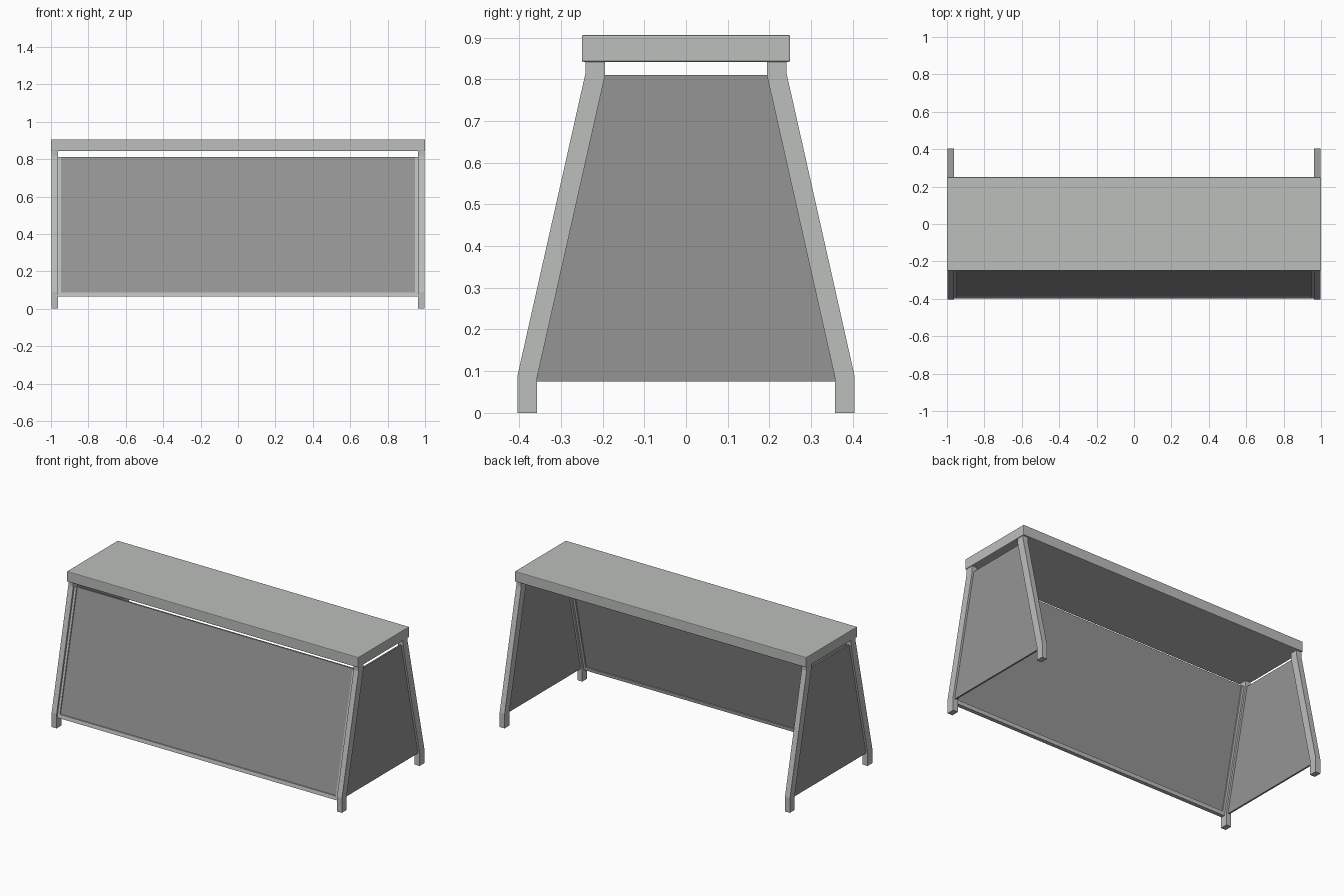
import bpy, bmesh

if "Cube" in bpy.data.objects:
    bpy.data.objects.remove(bpy.data.objects["Cube"])


def material(name, rgb):
    m = bpy.data.materials.new(name)
    m.diffuse_color = (*rgb, 1)
    m.use_nodes = True
    m.node_tree.nodes["Principled BSDF"].inputs["Base Color"].default_value = m.diffuse_color
    return m


METAL = material("light grey", (0.50, 0.52, 0.50))
PANEL = material("mid grey", (0.30, 0.30, 0.30))


def prism(name, profile, x0, x1, mat, bevel=0):
    """Extrude a (y, z) outline along x from x0 to x1."""
    bm = bmesh.new()
    face = bm.faces.new([bm.verts.new((x0, y, z)) for y, z in profile])
    ext = bmesh.ops.extrude_face_region(bm, geom=[face])["geom"]
    bmesh.ops.translate(bm, vec=(x1 - x0, 0, 0),
                        verts=[g for g in ext if isinstance(g, bmesh.types.BMVert)])
    bmesh.ops.recalc_face_normals(bm, faces=bm.faces)
    me = bpy.data.meshes.new(name)
    bm.to_mesh(me)
    bm.free()
    me.materials.append(mat)
    ob = bpy.data.objects.new(name, me)
    bpy.context.collection.objects.link(ob)
    if bevel:
        b = ob.modifiers.new("soft_edges", "BEVEL")
        b.width = bevel
        b.segments = 2
    return ob


def front_y(z):
    """Centre line of the sloping front legs."""
    return -0.381 + 0.2264 * (z - 0.09)


def sloped(z0, z1, half):
    """Outline of a sheet lying in the front slope."""
    a, b = front_y(z0), front_y(z1)
    return [(a - half, z0), (a + half, z0), (b + half, z1), (b - half, z1)]


# Table top
prism("table_top", [(-0.25, 0.842), (0.25, 0.842), (0.25, 0.906), (-0.25, 0.906)],
      -1, 1, METAL, 0.004)

# Four bent legs
leg = [(0.357, 0), (0.404, 0), (0.404, 0.09), (0.241, 0.815),
       (0.241, 0.845), (0.194, 0.845), (0.194, 0.81), (0.357, 0.085)]
for sx, side in ((-1, "left"), (1, "right")):
    for sy, end in ((-1, "front"), (1, "back")):
        prism(f"{end}_{side}_leg", [(sy * y, z) for y, z in leg],
              sx * 0.962, sx * 0.996, METAL)
    # Side panel between the legs
    prism(f"{side}_side_panel",
          [(-0.359, 0.075), (0.359, 0.075), (0.196, 0.81), (-0.196, 0.81)],
          sx * 0.974, sx * 0.984, PANEL)
    # Upright channel holding the front panel
    prism(f"{side}_front_channel", sloped(0.065, 0.81, 0.012),
          sx * 0.947, sx * 0.964, METAL)

# Front panel and its bottom rail
prism("front_panel", sloped(0.07, 0.812, 0.005), -0.955, 0.955, PANEL)
prism("front_bottom_rail", sloped(0.065, 0.087, 0.012), -0.96, 0.96, METAL)
